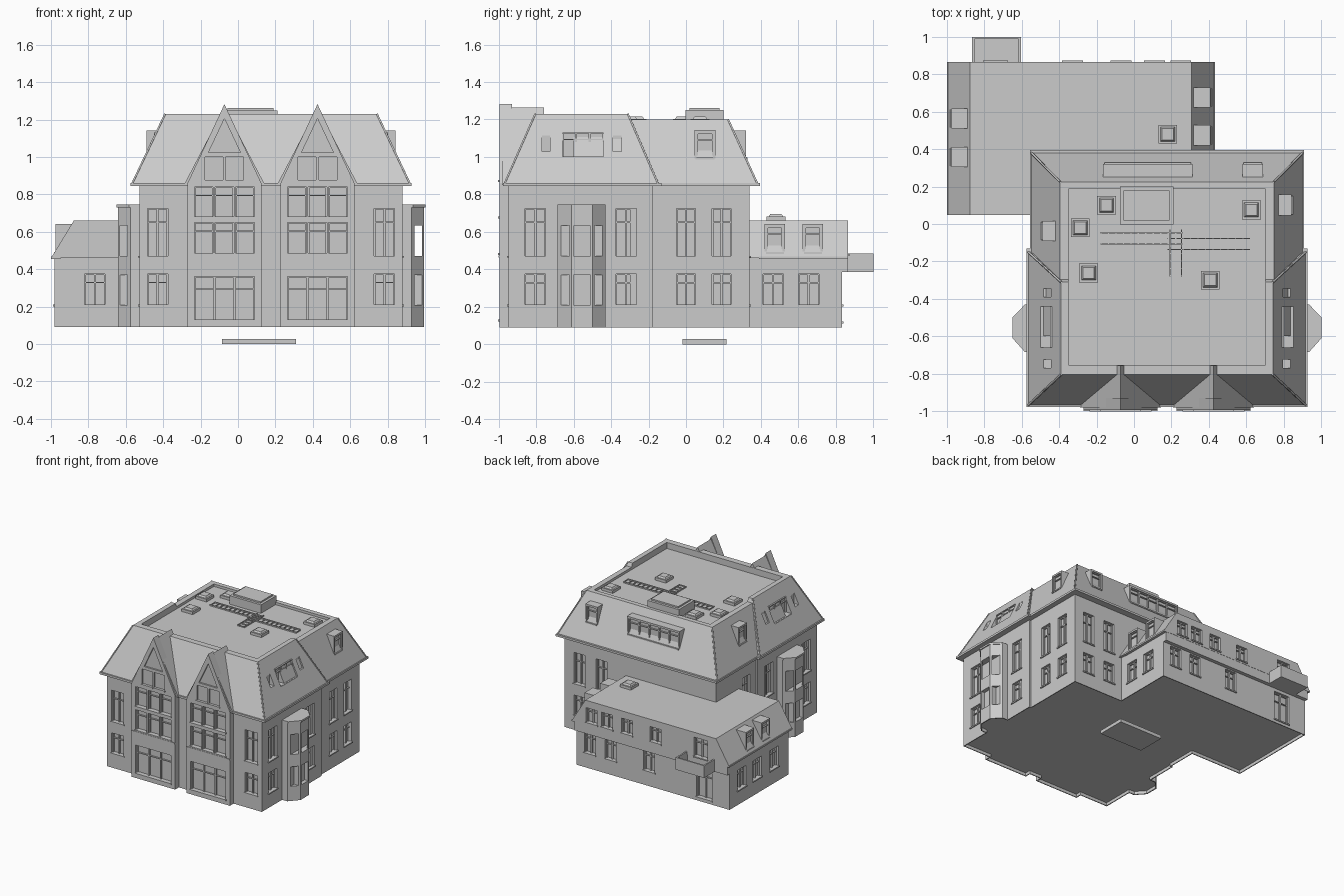
import bpy, bmesh

if "Cube" in bpy.data.objects:
    bpy.data.objects.remove(bpy.data.objects["Cube"])

AX = 0.353                       # mirror: x -> AX - x about the house centre line
FLOOR = 0.115


def finish(name, bm):
    bmesh.ops.recalc_face_normals(bm, faces=bm.faces)
    me = bpy.data.meshes.new(name)
    bm.to_mesh(me)
    bm.free()
    ob = bpy.data.objects.new(name, me)
    bpy.context.collection.objects.link(ob)
    return ob


def add_frustum(bm, lo, hi):
    rings = [[bm.verts.new(p) for p in ((a, c, z), (b, c, z), (b, d, z), (a, d, z))]
             for a, b, c, d, z in (lo, hi)]
    bm.faces.new(rings[0])
    bm.faces.new(rings[1])
    for i in range(4):
        j = (i + 1) % 4
        bm.faces.new((rings[0][i], rings[0][j], rings[1][j], rings[1][i]))


def boxes(name, items):
    bm = bmesh.new()
    for a, b, c, d, e, f in items:
        a, b, c, d = min(a, b), max(a, b), min(c, d), max(c, d)
        add_frustum(bm, (a, b, c, d, e), (a, b, c, d, f))
    return finish(name, bm)


def frustum(name, lo, hi):
    bm = bmesh.new()
    add_frustum(bm, lo, hi)
    return finish(name, bm)


def prism(name, pts, place, a, b, caps=True):
    bm = bmesh.new()
    r0 = [bm.verts.new(place(u, v, a)) for u, v in pts]
    r1 = [bm.verts.new(place(u, v, b)) for u, v in pts]
    if caps:
        bm.faces.new(r0)
        bm.faces.new(r1)
    for i in range(len(pts)):
        j = (i + 1) % len(pts)
        bm.faces.new((r0[i], r0[j], r1[j], r1[i]))
    return finish(name, bm)


def along_y(u, v, t): return (u, t, v)
def along_z(u, v, t): return (u, v, t)


def carve(ob, cutter):
    m = ob.modifiers.new("cut", 'BOOLEAN')
    m.operation, m.solver, m.object = 'DIFFERENCE', 'EXACT', cutter
    m.use_self = True
    cutter.hide_render = True
    bpy.context.view_layer.objects.active = ob
    bpy.ops.object.modifier_apply(modifier=m.name)
    bpy.data.objects.remove(cutter)


trim = []                        # sills and glazing bars collected here


def oriented(axis, d0, d1, u0, u1, z0, z1):
    return (d0, d1, u0, u1, z0, z1) if axis == 'x' else (u0, u1, d0, d1, z0, z1)


def window(axis, c, s, u0, u1, z0, z1, bars=1, depth=0.03):
    """Glazing bars and sill on a wall at coordinate c facing s; returns the recess box."""
    b0, b1, w = c - s * depth, c - s * (depth - 0.012), 0.006
    trim.append(oriented(axis, b0, c + s * 0.008, u0 - .006, u1 + .006, z0 - .008, z0 + .002))
    for i in range(bars + 2):
        u = u0 + (u1 - u0) * i / (bars + 1)
        trim.append(oriented(axis, b0, b1, max(u0, u - w), min(u1, u + w), z0, z1))
    for z in (z0 + 0.7 * (z1 - z0), z1 - w):
        trim.append(oriented(axis, b0, b1, u0, u1, z, z + w))
    return oriented(axis, c - s * depth, c + s * 0.05, u0, u1, z0, z1)


LOW, HIGH = (0.21, 0.375), (0.47, 0.725)

# Main house walls with recessed windows
front = boxes("front_block", [(-.527, .88, -.947, -.175, FLOOR, .86)])
rear = boxes("rear_block", [(-.512, .865, -.3, .34, FLOOR, .86)])
cf, cr = [], []
for z in (LOW, HIGH):
    cf += [window('y', -.947, -1, a, a + .11, *z) for a in (-.485, .728)]
    for x, s in ((.88, 1), (-.527, -1)):
        cf += [window('x', x, s, a, a + .11, *z) for a in (-.86, -.375)]
    for x, s in ((.865, 1), (-.512, -1)):
        cr += [window('x', x, s, a, a + .1, *z) for a in ((-.05, .14) if s > 0 else (-.1,))]
    cr += [window('y', .34, 1, a, a + .1, *z) for a in (.48, .68)]
carve(front, boxes("cutter", cf))
carve(rear, boxes("cutter", cr))

# Twin front gables with tall glazing
for cx in (-.0725, .425):
    h = .1975
    g = prism("gable_front", [(cx - h, FLOOR), (cx + h, FLOOR), (cx + h, .86), (cx, 1.283), (cx - h, .86)],
              along_y, -.995, -.93)
    cuts = [window('y', -.995, -1, cx - .16, cx + .16, .13, .36, 2)]
    for z0, z1 in ((.485, .65), (.68, .84)):
        for i in (-1, 0, 1):
            cuts.append(window('y', -.995, -1, cx + i * .11 - .05, cx + i * .11 + .05, z0, z1, 0))
    for i in (-1, 1):
        cuts.append(window('y', -.995, -1, cx + i * .055 - .048, cx + i * .055 + .048, .875, 1.0, 0))
    carve(g, boxes("cutter", cuts))
    carve(g, prism("cutter", [(cx - .085, 1.025), (cx + .085, 1.025), (cx, 1.205)], along_y, -1.05, -.965))
    trim.append((cx - h, cx + h, -1.0, -.95, .462, .474))
    prism("gable_roof", [(cx - h - .02, .85), (cx + h + .02, .85), (cx, 1.265)], along_y, -.982, -.757)

# Side bays with open upper windows
bay = [(-.5, -.685), (-.575, -.685), (-.642, -.61), (-.642, -.5), (-.575, -.43), (-.5, -.43)]
for side in (-1, 1):
    def mx(x): return x if side < 0 else AX - x
    b = prism("side_bay", [(mx(x), y) for x, y in bay], along_z, FLOOR, .73)
    carve(b, boxes("cutter", [
        (mx(-.632), mx(-.59), -.75, -.36, .47, .635),
        (mx(-.632), mx(-.59), -.75, -.62, .21, .37),
        (mx(-.632), mx(-.59), -.49, -.36, .21, .37)]))
    carve(b, boxes("cutter", [(mx(-.7), mx(-.61), -.6, -.51, z, z + .16) for z in (.21, .472)]))
    prism("bay_cap", [(mx(x - (.008 if x < -.51 else 0)), y) for x, y in bay], along_z, .73, .745)

# Recessed-floor skirt round the whole plan
half = [(.125, -.995), (.125, -.947), (.227, -.947), (.227, -.995), (.623, -.995), (.623, -.947), (.88, -.947)]
half += [(AX - x, y) for x, y in bay[1:-1]]
half.insert(7, (.88, -.685))
plan = half + [(.88, -.43), (.88, -.175), (.865, -.175), (.865, .34), (.41, .34), (.41, .834),
               (-.98, .834), (-.98, .07), (-.512, .07), (-.512, -.175), (-.527, -.175), (-.527, -.43)]
plan += bay[1:-1][::-1] + [(-.527, -.685), (-.527, -.947), (-.27, -.947), (-.27, -.995)]
skirt = prism("base_skirt", plan, along_z, .09, FLOOR, caps=False)
sm = skirt.modifiers.new("thickness", 'SOLIDIFY')
sm.thickness, sm.offset = .01, -1

# Mansard roofs and eaves
boxes("front_eaves", [(-.575, .928, -.978, -.13, .845, .862)])
boxes("rear_eaves", [(-.555, .908, -.2, .395, .845, .862)])
rf = frustum("front_mansard", (-.565, .918, -.968, -.15, .86), (-.39, .743, -.805, -.31, 1.23))
rr = frustum("rear_mansard", (-.548, .901, -.6, .38, .86), (-.395, .748, -.6, .225, 1.2))
deck = (-.35, .703, -.755, .187, 1.18, 1.4)
slots = [deck]
for x, s in ((.84, 1), (-.487, -1)):
    slots.append(window('x', x, s, -.66, -.44, 1.0, 1.13, 2, .05))
    slots += [oriented('x', x - s * .045, x + s * .06, a, a + .045, 1.03, 1.115) for a in (-.77, -.39)]
carve(rf, boxes("cutter", slots))
carve(rr, boxes("cutter", [deck]))


# Hip ridge trims
def bar(name, p, q, r=.006):
    c = bpy.data.curves.new(name, 'CURVE')
    c.dimensions, c.bevel_depth, c.bevel_resolution, c.use_fill_caps = '3D', r, 0, True
    s = c.splines.new('POLY')
    s.points.add(1)
    s.points[0].co, s.points[1].co = (*p, 1), (*q, 1)
    bpy.context.collection.objects.link(bpy.data.objects.new(name, c))


for m in (lambda x: x, lambda x: AX - x):
    bar("hip_trim", (m(-.565), -.968, .86), (m(-.39), -.805, 1.23))
    bar("hip_trim", (m(-.565), -.15, .86), (m(-.39), -.31, 1.23))
    bar("hip_trim", (m(-.548), .38, .86), (m(-.395), .225, 1.2))

# Rear wing: walls, mansard roof, back overhang
wing = boxes("wing_walls", [(-.98, .41, .07, .834, FLOOR, .47)])
cw = [window('y', .834, 1, a, a + .1, *LOW) for a in (-.3, .05, .24)]
cw.append(window('y', .834, 1, -.82, -.68, .12, .36, 1))
cw += [window('x', .41, 1, a, a + .11, *LOW) for a in (.41, .6)]
cw += [window('x', -.98, -1, a, a + .11, *LOW) for a in (.2, .42, .62)]
cw.append(window('y', .07, -1, -.82, -.71, *LOW))
carve(wing, boxes("cutter", cw))
slope = [(-1.0, .46), (-.878, .66), (.308, .66), (.432, .46)]
wr = prism("wing_mansard", slope, along_y, .048, .866)
cu = [window('y', .866, 1, a, a + .1, .48, .6) for a in (-.38, -.12, .06, .2)]
cu.append(window('y', .866, 1, -.8, -.68, .465, .62))
carve(wr, boxes("cutter", cu))
boxes("wing_overhang", [(-.98, .41, .8, .864, .385, .462)])
boxes("wing_eaves", [(-1.0, -.95, .048, .866, .455, .468), (.38, .432, .39, .866, .455, .468)])

# Balcony on the wing
boxes("balcony", [(-.865, -.605, .86, 1.0, .385, .4), (-.865, -.605, .988, 1.0, .4, .485),
                  (-.865, -.853, .86, .988, .4, .485), (-.617, -.605, .86, .988, .4, .485)])


# Box dormers on all slopes
def dormer(axis, face, s, back, u0, u1, z0, z1, bars):
    d = boxes("dormer", [oriented(axis, face, back, u0, u1, z0, z1)])
    carve(d, boxes("cutter", [window(axis, face, s, u0 + .012, u1 - .012, z0 + .015, z1 - .015, bars, .02)]))


dormer('x', .842, 1, .7, .045, .157, .98, 1.143, 0)
dormer('x', -.489, -1, -.35, -.092, .016, .98, 1.143, 0)
dormer('y', .32, 1, .2, -.165, .312, .98, 1.14, 4)
dormer('y', .32, 1, .2, .58, .69, .98, 1.14, 0)
for y in (.305, .51):
    dormer('x', -.977, -1, -.87, y, y + .108, .475, .642, 0)
for y in (.42, .623):
    dormer('x', .41, 1, .3, y, y + .108, .475, .642, 0)

# Rooftop: lift housing, skylights, walkway grating
boxes("lift_housing", [(-.075, .21, -.002, .2, 1.17, 1.25), (-.055, .19, .018, .18, 1.25, 1.262)])
for x, y, z in ((-.147, .1, 1.18), (-.287, -.02, 1.18), (-.243, -.262, 1.18), (.628, .075, 1.18),
                (.408, -.3, 1.18), (.18, .48, .66)):
    boxes("skylight_curb", [(x - .05, x + .05, y - .05, y + .05, z - .01, z + .022)])
    frustum("skylight_dome", (x - .04, x + .04, y - .04, y + .04, z + .02),
            (x - .03, x + .03, y - .03, y + .03, z + .035))
grate = [(-.18, .26, y, y + .006, 1.175, 1.19) for y in (-.11, -.05)]
grate += [(.18, .62, y, y + .006, 1.175, 1.19) for y in (-.14, -.08)]
grate += [(x, x + .006, -.28, -.03, 1.175, 1.19) for x in (.19, .25)]
grate += [(-.18 + i * .04, -.174 + i * .04, -.11, -.05, 1.175, 1.188) for i in range(11)]
grate += [(.26 + i * .04, .266 + i * .04, -.14, -.08, 1.175, 1.188) for i in range(10)]
grate += [(.19, .25, -.28 + i * .04, -.274 + i * .04, 1.175, 1.188) for i in range(5)]
boxes("roof_walkway", grate)

# Loose slab on the ground beneath the house
boxes("ground_slab", [(-.085, .31, -.02, .215, 0, .028)])
boxes("window_trim", trim)
